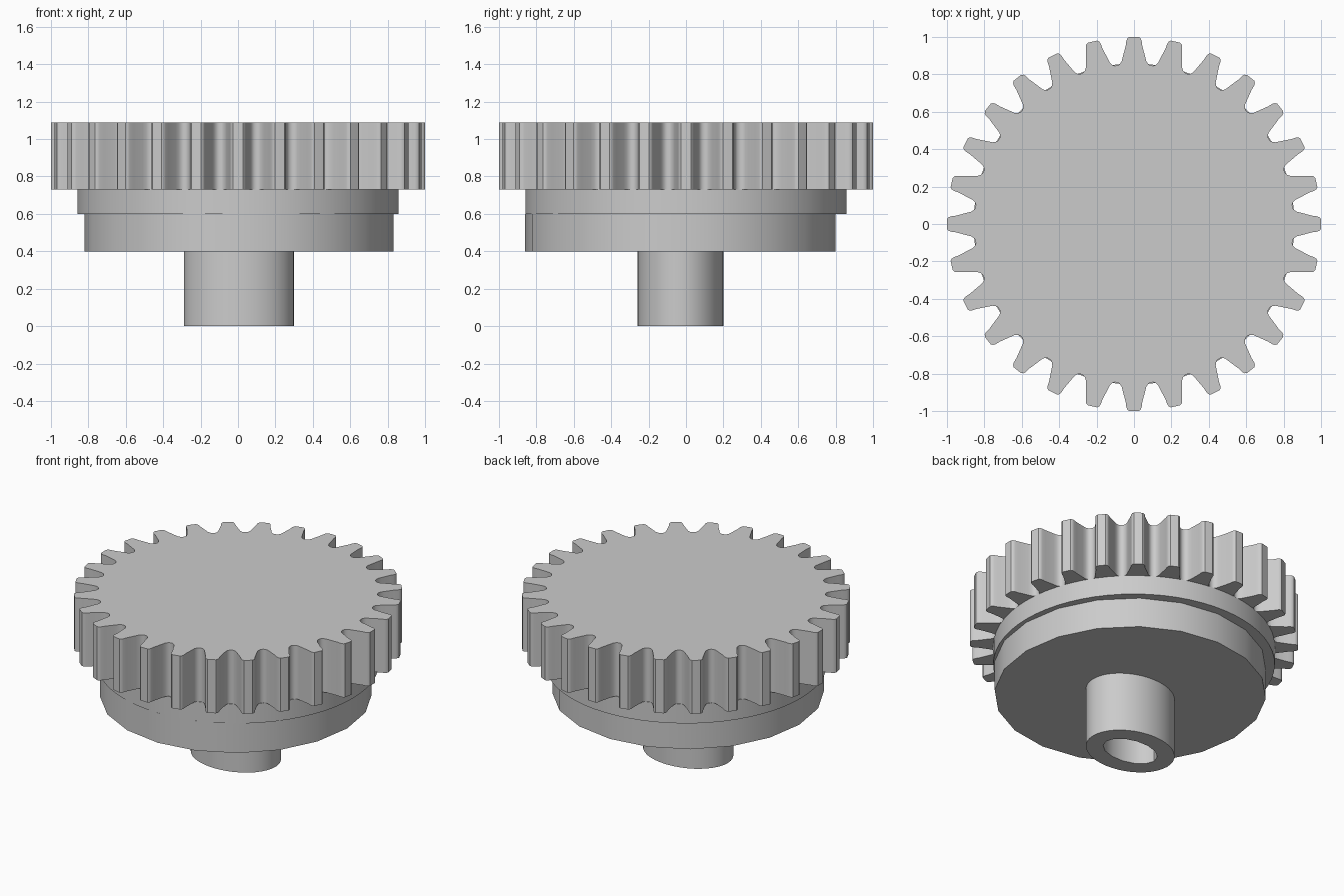
import bpy, bmesh
from math import sin, cos, pi, radians

if "Cube" in bpy.data.objects:
    bpy.data.objects.remove(bpy.data.objects["Cube"], do_unlink=True)

GREY = (0.6, 0.6, 0.6, 1)
grey = bpy.data.materials.new("plain grey")
grey.use_nodes = True
grey.diffuse_color = GREY
grey.node_tree.nodes["Principled BSDF"].inputs["Base Color"].default_value = GREY


def ellipse(rx, ry, sides, cx=0, cy=0):
    return [(cx + rx * cos(2 * pi * i / sides), cy + ry * sin(2 * pi * i / sides))
            for i in range(sides)]


def prism(name, outline, z0, z1, hide=False):
    """Extrude a closed outline upward into a solid."""
    bm = bmesh.new()
    base = bm.faces.new([bm.verts.new((x, y, z0)) for x, y in outline])
    top = bmesh.ops.extrude_face_region(bm, geom=[base])["geom"]
    for v in top:
        if isinstance(v, bmesh.types.BMVert):
            v.co.z = z1
    bmesh.ops.recalc_face_normals(bm, faces=bm.faces)
    mesh = bpy.data.meshes.new(name)
    bm.to_mesh(mesh)
    bm.free()
    mesh.materials.append(grey)
    ob = bpy.data.objects.new(name, mesh)
    bpy.context.collection.objects.link(ob)
    ob.hide_render = hide
    return ob


def smooth(ob):
    bpy.ops.object.select_all(action='DESELECT')
    bpy.context.view_layer.objects.active = ob
    ob.select_set(True)
    bpy.ops.object.shade_smooth_by_angle(angle=radians(32))


# Toothed ring: half a tooth as (radius, degrees from tooth centre), mirrored
TEETH = 28
half = [(1.0, 1.5), (0.993, 2.05), (0.98, 2.4), (0.955, 2.65), (0.895, 3.85),
        (0.872, 4.35), (0.858, 5.1), (0.852, 5.9)]
tooth = [(r, -a) for r, a in reversed(half)] + [(1.0, 0)] + half
gear_outline = []
for i in range(TEETH):
    for r, a in tooth:
        t = radians(a) + 2 * pi * i / TEETH
        gear_outline.append((r * cos(t), r * sin(t)))
smooth(prism("gear_wheel", gear_outline, 0.73, 1.09))

# Collar and slightly offset lower disc
smooth(prism("collar", ellipse(0.858, 0.858, 64), 0.6, 0.73))
CX, CY = 0.005, -0.03
smooth(prism("lower_disc", ellipse(0.827, 0.83, 20, CX, CY), 0.4, 0.6))

# Oval shaft with an oval socket in its end
shaft = prism("shaft", ellipse(0.295, 0.23, 40, CX, CY), 0, 0.4)
cutter = prism("socket_cutter", ellipse(0.19, 0.122, 14, CX, CY), -0.1, 0.36, hide=True)
cut = shaft.modifiers.new("socket", 'BOOLEAN')
cut.operation = 'DIFFERENCE'
cut.solver = 'EXACT'
cut.object = cutter
bpy.context.view_layer.objects.active = shaft
bpy.ops.object.modifier_apply(modifier=cut.name)
bpy.data.objects.remove(cutter, do_unlink=True)
smooth(shaft)
